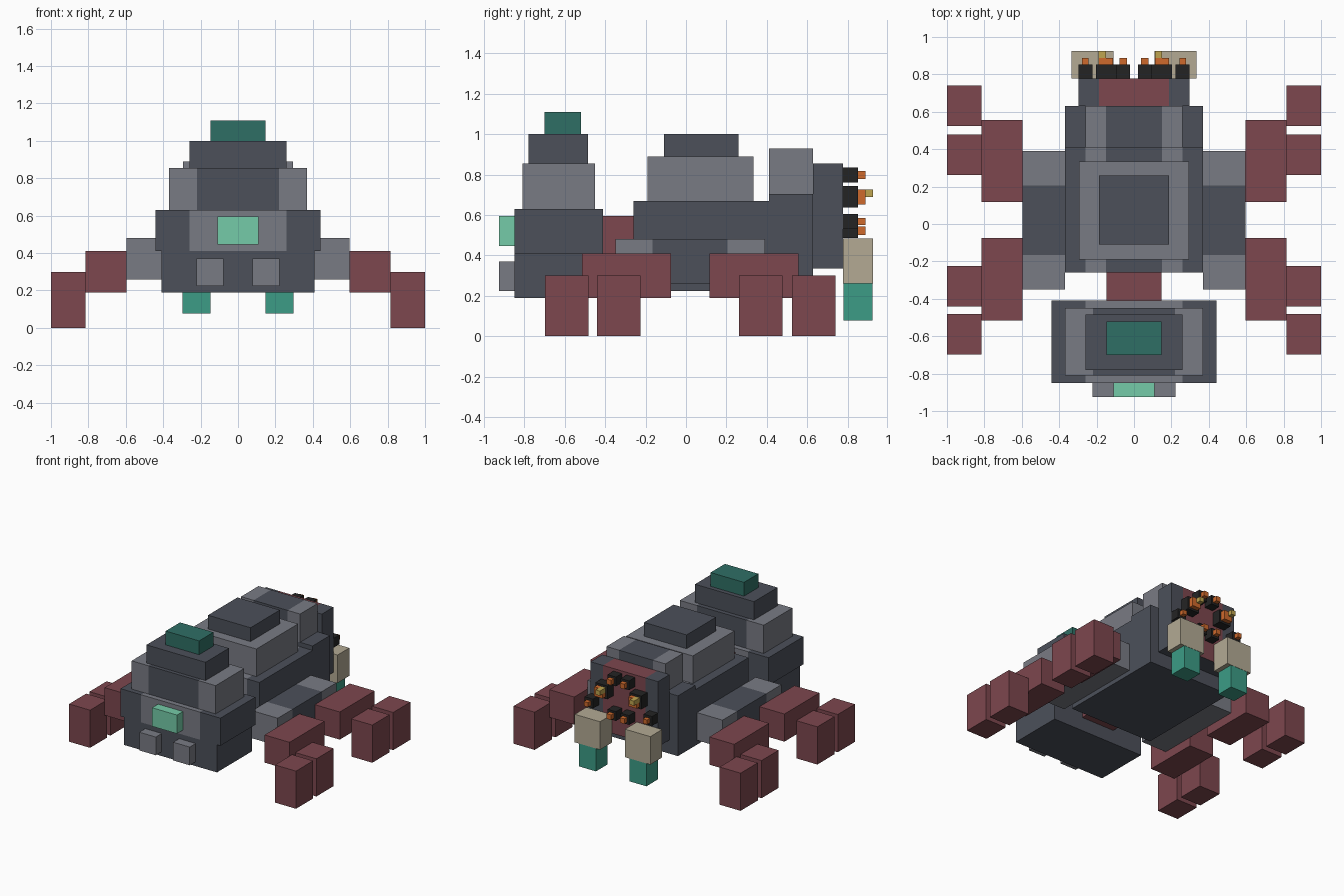
import bpy, bmesh
from mathutils import Vector

if "Cube" in bpy.data.objects:
    bpy.data.objects.remove(bpy.data.objects["Cube"])


def material(name, hexa):
    srgb = [int(hexa[i:i + 2], 16) / 255 for i in (0, 2, 4)]
    col = [c / 12.92 if c < 0.04 else ((c + 0.055) / 1.055) ** 2.4 for c in srgb] + [1]
    m = bpy.data.materials.new(name)
    m.use_nodes = True
    m.diffuse_color = col
    m.node_tree.nodes["Principled BSDF"].inputs["Base Color"].default_value = col
    return m


slate = material("slate", "4c505a")
grey = material("grey", "797b84")
maroon = material("maroon", "7d474e")
pine = material("pine", "2f6f65")
teal = material("teal", "3c9c86")
mint = material("mint", "75cba8")
bone = material("bone", "b3aa94")
black = material("black", "242424")
orange = material("orange", "cf6a2c")
gold = material("gold", "bfa550")


def box(name, x, y, z, mat, bands=(), axis=0, mid=0.0):
    """Box from (min, max) ranges; bands are (half width, material) from the middle outward."""
    bm = bmesh.new()
    bmesh.ops.create_cube(bm, size=1)
    lo, hi = Vector((x[0], y[0], z[0])), Vector((x[1], y[1], z[1]))
    for v in bm.verts:
        v.co = [lo[i] + (v.co[i] + 0.5) * (hi[i] - lo[i]) for i in range(3)]
    mats = [mat]
    normal = Vector((axis == 0, axis == 1, 0))
    for width, _ in bands:
        for s in (-1, 1):
            bmesh.ops.bisect_plane(bm, geom=bm.verts[:] + bm.edges[:] + bm.faces[:],
                                   plane_co=normal * (mid + s * width), plane_no=normal)
    for _, m in bands:
        if m not in mats:
            mats.append(m)
    bm.normal_update()
    for f in bm.faces:
        d = abs(f.calc_center_median()[axis] - mid)
        if f.normal.z > -0.5:  # undersides keep the base colour
            f.material_index = next((mats.index(m) for w, m in bands if d < w), 0)
    me = bpy.data.meshes.new(name)
    bm.to_mesh(me)
    bm.free()
    for m in mats:
        me.materials.append(m)
    ob = bpy.data.objects.new(name, me)
    bpy.context.collection.objects.link(ob)
    return ob


def pair(name, x, y, z, mat, **kw):
    box("left_" + name, x, y, z, mat, **kw)
    box("right_" + name, (-x[1], -x[0]), y, z, mat, **kw)


def sym(w):
    return (-w, w)


# Front section: stepped tower
box("front_base", sym(.41), (-.85, -.41), (.19, .41), slate)
box("front_block", sym(.44), (-.85, -.41), (.41, .63), slate, bands=[(.26, grey)])
box("front_tier", sym(.37), (-.81, -.45), (.63, .855), grey, bands=[(.22, slate)])
box("front_roof", sym(.26), (-.78, -.485), (.855, 1.0), slate)
box("roof_cap", sym(.147), (-.70, -.52), (1.0, 1.11), pine)
box("front_window", sym(.11), (-.925, -.85), (.447, .595), mint)
pair("front_stud", (.077, .222), (-.925, -.85), (.225, .37), grey)

# Neck
box("neck", sym(.147), (-.41, -.26), (.30, .595), maroon)

# Main body: stepped tiers with light stripes
stripes = [(.15, slate), (.26, grey)]
box("body", sym(.37), (-.26, .41), (.225, .67), slate, bands=stripes)
box("body_tier", sym(.295), (-.19, .335), (.67, .89), grey)
box("body_roof", sym(.187), (-.11, .26), (.89, 1.0), slate)
box("rear_body", sym(.37), (.41, .63), (.225, .705), slate)
box("rear_hump", sym(.26), (.41, .63), (.705, .93), grey, bands=[(.15, slate)])
box("rear_face", sym(.297), (.63, .777), (.335, .855), slate, bands=[(.187, maroon)])

# Shoulders and split feet
pair("shoulder", (.37, .595), (-.35, .39), (.26, .48), grey,
     bands=[(.185, slate)], axis=1, mid=.02)
for leg, y in (("front", -.295), ("rear", .337)):
    pair(leg + "_leg", (.595, .815), (y - .22, y + .22), (.19, .41), maroon)
for i, y in enumerate((-.59, -.333, .37, .633)):
    pair(f"foot_{i + 1}", (.815, 1.0), (y - .108, y + .108), (0, .30), maroon)

# Rear fangs
pair("fang_base", (.11, .333), (.777, .925), (.26, .483), bone)
pair("fang_tip", (.147, .297), (.779, .923), (.077, .26), teal)

# Eyes: dark sockets with bright pupils
for name, x, z, r, p in (("outer_eye", .26, .568, .037, .018),
                         ("main_eye", .15, .69, .053, .037),
                         ("upper_eye", .058, .798, .037, .02),
                         ("lower_eye", .058, .522, .037, .02)):
    pair(name, (x - r, x + r), (.777, .852), (z - r, z + r), black)
    pair(name + "_pupil", (x - p, x + p), (.852, .888), (z - p, z + p), orange)
for side, x in (("left", .13), ("right", -.17)):
    box(side + "_eye_glint", (x - .019, x + .019), (.85, .925), (.69, .727), gold)
